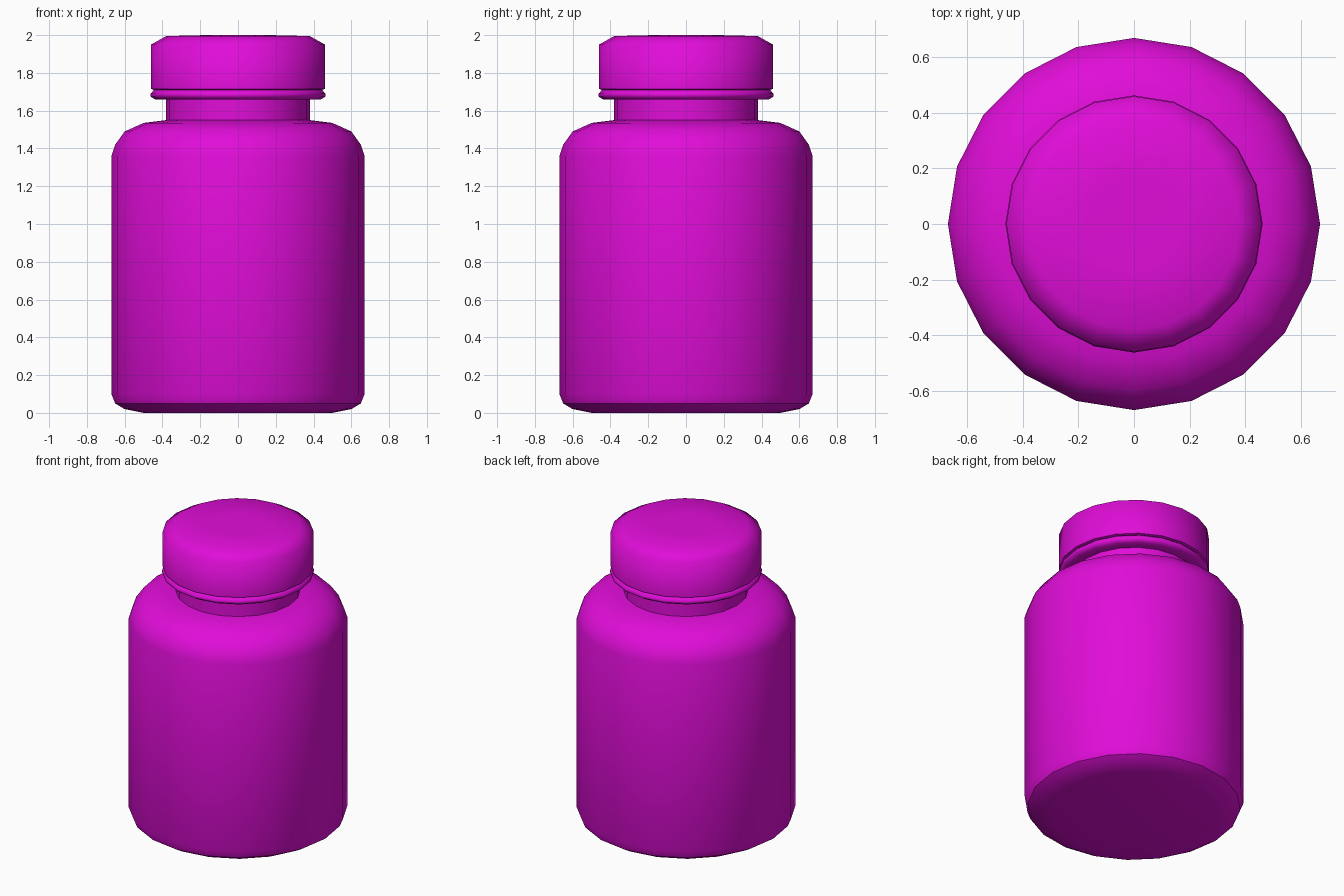
import bpy
import bmesh
from math import cos, sin, tau, radians

SIDES = 20

cube = bpy.data.objects.get("Cube")
if cube:
    bpy.data.objects.remove(cube, do_unlink=True)

# One glossy-looking plastic colour for the whole bottle
plastic = bpy.data.materials.new("magenta plastic")
plastic.use_nodes = True
colour = (0.75, 0.004, 0.69, 1)
plastic.diffuse_color = colour
plastic.node_tree.nodes["Principled BSDF"].inputs["Base Color"].default_value = colour


def lathe(name, profile, sharp=35):
    """Turn a (radius, height) profile, listed bottom to top, into a closed solid."""
    bm = bmesh.new()
    rings = [[bm.verts.new((r * cos(tau * i / SIDES), r * sin(tau * i / SIDES), z))
              for i in range(SIDES)] for r, z in profile]
    for low, high in zip(rings, rings[1:]):
        for i in range(SIDES):
            j = (i + 1) % SIDES
            bm.faces.new((low[i], low[j], high[j], high[i]))
    bm.faces.new(rings[0][::-1])
    bm.faces.new(rings[-1])
    mesh = bpy.data.meshes.new(name)
    bm.to_mesh(mesh)
    bm.free()
    mesh.materials.append(plastic)
    obj = bpy.data.objects.new(name, mesh)
    bpy.context.collection.objects.link(obj)
    bpy.ops.object.select_all(action="DESELECT")
    obj.select_set(True)
    bpy.context.view_layer.objects.active = obj
    bpy.ops.object.shade_smooth_by_angle(angle=radians(sharp))
    return obj


# Body with rounded base and shoulder
lathe("bottle_body", [(0.50, 0), (0.60, 0.02), (0.65, 0.05), (0.67, 0.10),
                      (0.67, 1.36), (0.65, 1.42), (0.60, 1.49),
                      (0.50, 1.535), (0.38, 1.55)])

# Neck
lathe("bottle_neck", [(0.38, 1.54), (0.38, 1.70)])

# Tamper ring under the cap
lathe("tamper_ring", [(0.38, 1.66), (0.44, 1.66), (0.463, 1.675),
                      (0.463, 1.69), (0.445, 1.71)], 60)

# Cap with a bevelled top edge
lathe("cap", [(0.445, 1.71), (0.46, 1.715), (0.46, 1.95), (0.38, 1.995), (0.17, 2.0)], 65)
